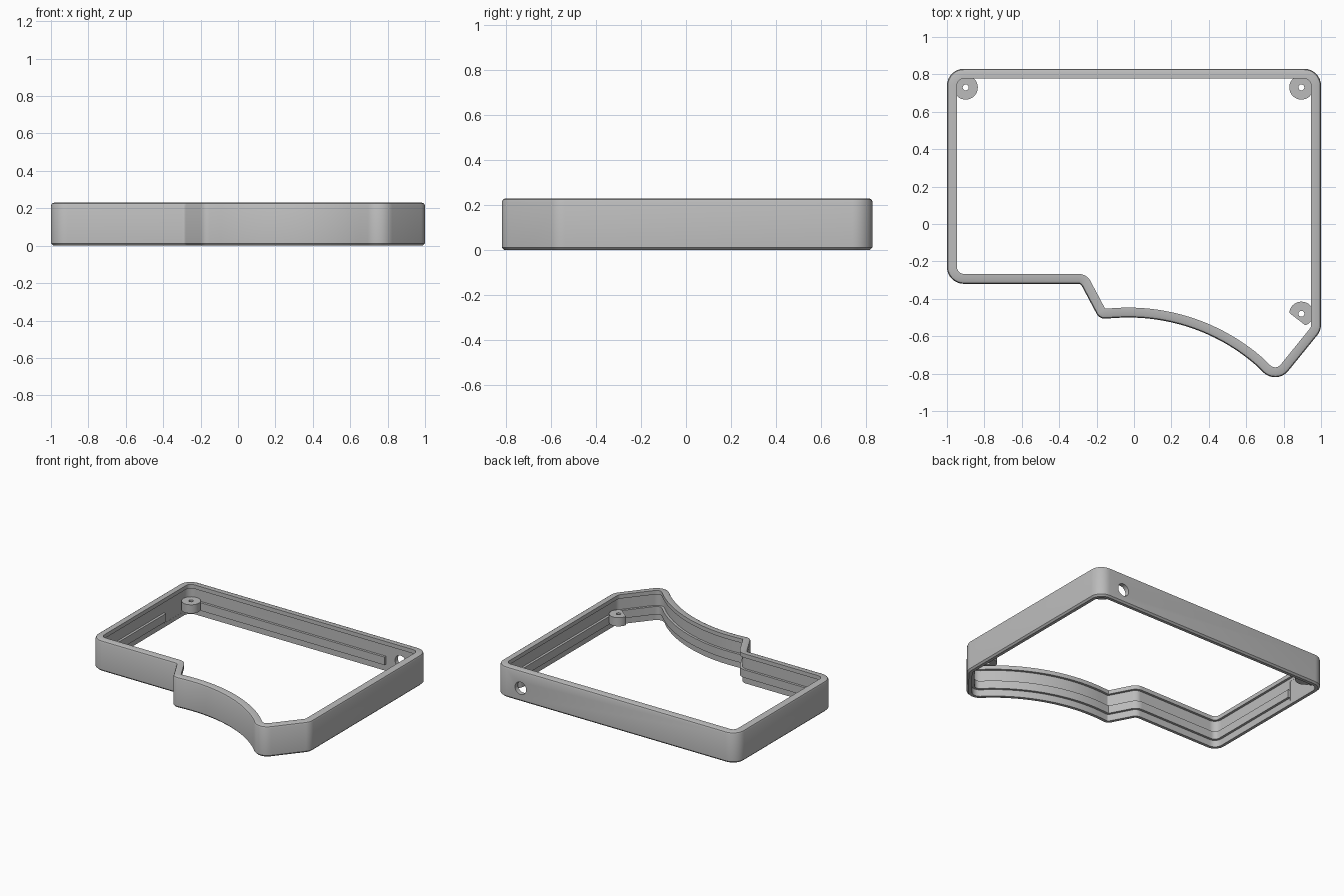
import bpy, bmesh, math
from mathutils import Vector

cube = bpy.data.objects.get("Cube")
if cube:
    bpy.data.objects.remove(cube, do_unlink=True)

grey = bpy.data.materials.new("mid_grey")
grey.use_nodes = True
grey.diffuse_color = (0.5, 0.5, 0.5, 1)
grey.node_tree.nodes["Principled BSDF"].inputs["Base Color"].default_value = (0.5, 0.5, 0.5, 1)

WALL, LIP, TOP = 0.035, 0.053, 0.23


def rounded(corners, steps=8):
    """Closed outline from (x, y, radius) corners with filleted turns."""
    path = []
    for i, (x, y, r) in enumerate(corners):
        p = Vector((x, y))
        if r == 0:
            path.append(p)
            continue
        a = (Vector(corners[i - 1][:2]) - p).normalized()
        b = (Vector(corners[(i + 1) % len(corners)][:2]) - p).normalized()
        half = a.angle(b) / 2
        centre = p + (a + b).normalized() * r / math.sin(half)
        start = (p + a * r / math.tan(half) - centre).normalized()
        end = (p + b * r / math.tan(half) - centre).normalized()
        for k in range(steps + 1):
            path.append(centre + r * start.slerp(end, k / steps))
    return path


def sweep(name, path, profile, clip=None):
    """Closed ring: profile of (inward offset, z) carried round a ccw path."""
    bm = bmesh.new()
    rings = []
    n = len(path)
    for i, p in enumerate(path):
        d1 = (p - path[i - 1]).normalized()
        d2 = (path[(i + 1) % n] - p).normalized()
        n1, n2 = Vector((-d1.y, d1.x)), Vector((-d2.y, d2.x))
        miter = (n1 + n2) / (1 + n1.dot(n2))
        rings.append([bm.verts.new((*(p + miter * d), z)) for d, z in profile])
    m = len(profile)
    for i in range(n):
        a, b = rings[i], rings[(i + 1) % n]
        for j in range(m):
            k = (j + 1) % m
            bm.faces.new((a[j], b[j], b[k], a[k]))
    if clip:
        geom = bm.verts[:] + bm.edges[:] + bm.faces[:]
        cut = bmesh.ops.bisect_plane(bm, geom=geom, plane_co=clip[0],
                                     plane_no=clip[1], clear_outer=True)
        edges = [e for e in cut["geom_cut"] if isinstance(e, bmesh.types.BMEdge)]
        bmesh.ops.holes_fill(bm, edges=edges)
    bmesh.ops.recalc_face_normals(bm, faces=bm.faces)
    mesh = bpy.data.meshes.new(name)
    bm.to_mesh(mesh)
    bm.free()
    mesh.materials.append(grey)
    obj = bpy.data.objects.new(name, mesh)
    bpy.context.collection.objects.link(obj)
    return obj


def select(obj):
    bpy.ops.object.select_all(action="DESELECT")
    obj.select_set(True)
    bpy.context.view_layer.objects.active = obj


def carve(target, cutter):
    cutter.hide_render = True
    select(target)
    mod = target.modifiers.new("carve", "BOOLEAN")
    mod.operation, mod.solver, mod.object = "DIFFERENCE", "EXACT", cutter
    bpy.ops.object.modifier_apply(modifier=mod.name)
    bpy.data.objects.remove(cutter, do_unlink=True)


def box(x0, x1, y0, y1, z0, z1):
    bpy.ops.mesh.primitive_cube_add(
        size=1, location=((x0 + x1) / 2, (y0 + y1) / 2, (z0 + z1) / 2))
    obj = bpy.context.object
    obj.name = "cutter"
    obj.scale = (x1 - x0, y1 - y0, z1 - z0)
    bpy.context.view_layer.update()
    return obj


# Outline of the case, counter-clockwise, with the curved thumb edge
ARC_X, ARC_Y, ARC_R = -0.03, -1.54, 1.04
curve = []
for k in range(25):
    x = -0.09 + 0.74 * k / 24
    curve.append((x, ARC_Y + math.sqrt(ARC_R ** 2 - (x - ARC_X) ** 2), 0))
outline = rounded([(-1, 0.83, 0.09), (-1, -0.32, 0.09), (-0.285, -0.32, 0.02),
                   (-0.185, -0.508, 0.05)] + curve +
                  [(0.762, -0.863, 0.09), (1, -0.57, 0.09), (1, 0.83, 0.09)])

# Wall with top lip and inner ledge
frame = sweep("case_frame", outline, [
    (0, 0.012), (0.012, 0), (WALL, 0), (WALL, 0.05), (LIP, 0.05), (LIP, 0.11),
    (WALL, 0.11), (WALL, 0.2), (LIP, 0.2), (LIP, TOP),
    (0.016, TOP), (0.005, 0.225), (0, 0.214)])

# Ledge gaps behind the socket and on the side wall
carve(frame, box(0.67, 0.86, 0.7, 0.796, 0.03, 0.18))
carve(frame, box(-0.966, -0.9, 0.5, 0.72, 0.03, 0.18))

# Round socket hole in the back wall
bpy.ops.mesh.primitive_cylinder_add(vertices=32, radius=0.046, depth=0.2,
                                    location=(0.79, 0.83, 0.1),
                                    rotation=(math.pi / 2, 0, 0))
carve(frame, bpy.context.object)

# Screw bosses
parts = [frame]
front_clip = ((0.83, -0.475, 0), (-0.61, -0.79, 0))
for name, x, y, clip in (("back_right_boss", -0.9, 0.73, None),
                         ("back_left_boss", 0.895, 0.73, None),
                         ("front_left_boss", 0.895, -0.48, front_clip)):
    circle = [Vector((x + 0.065 * math.cos(t), y + 0.065 * math.sin(t)))
              for t in (math.tau * k / 32 for k in range(32))]
    parts.append(sweep(name, circle, [(0, 0.065), (0.049, 0.065),
                                      (0.049, 0.13), (0, 0.13)], clip))

for obj in parts:
    select(obj)
    bpy.ops.object.shade_smooth_by_angle(angle=math.radians(30))
